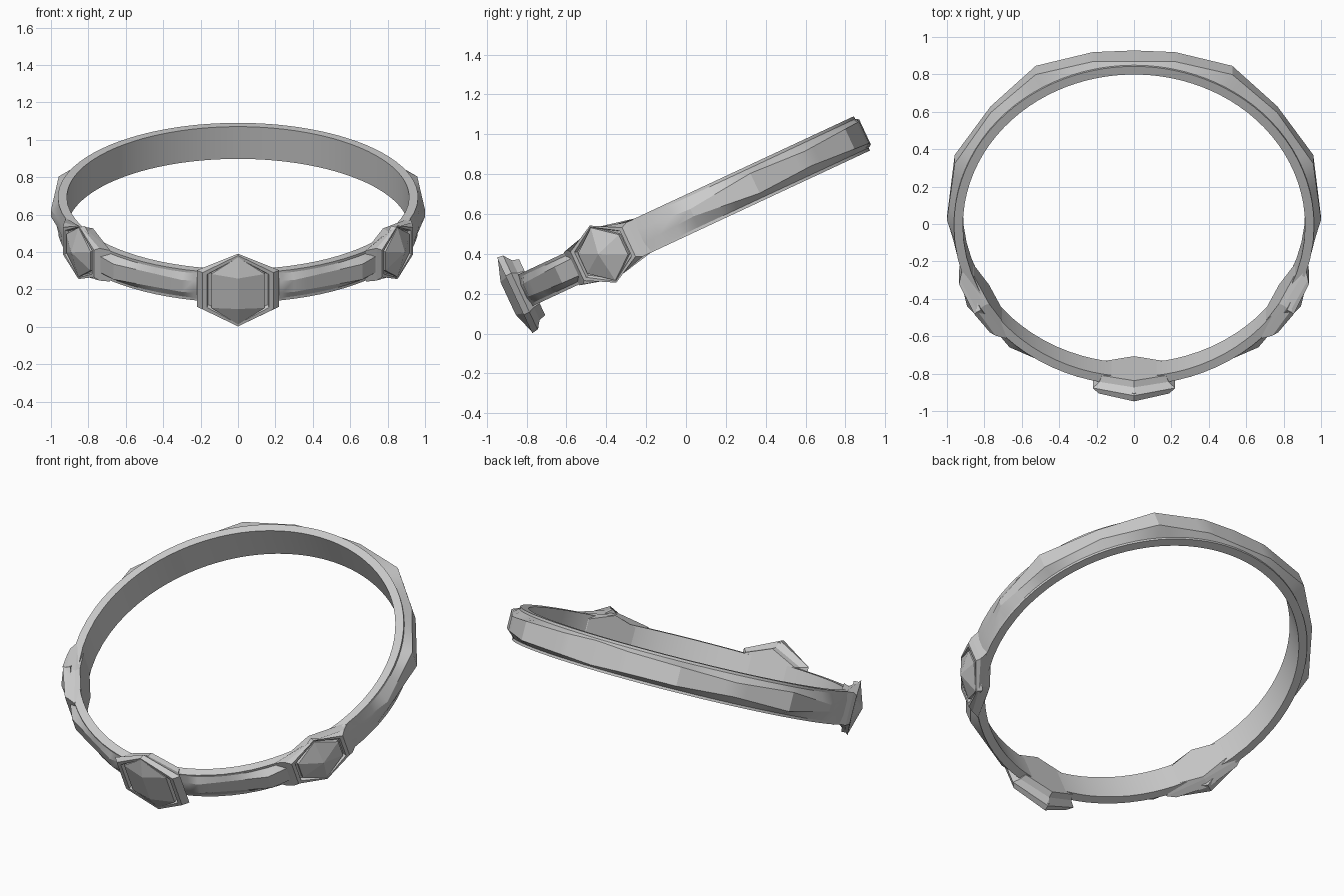
import bpy, bmesh, math
from mathutils import Matrix

if "Cube" in bpy.data.objects:
    bpy.data.objects.remove(bpy.data.objects["Cube"])

# Everything is modelled in the ring plane, then tilted
TILT = Matrix.Translation((0, 0.03, 0.607)) @ Matrix.Rotation(math.radians(25), 4, 'X')


def finish(bm, name, smooth=None):
    bmesh.ops.recalc_face_normals(bm, faces=bm.faces)
    bm.transform(TILT)
    me = bpy.data.meshes.new(name)
    bm.to_mesh(me)
    bm.free()
    ob = bpy.data.objects.new(name, me)
    bpy.context.collection.objects.link(ob)
    if smooth:
        bpy.context.view_layer.objects.active = ob
        ob.select_set(True)
        bpy.ops.object.shade_smooth_by_angle(angle=math.radians(smooth))
        ob.select_set(False)
    return ob


def loft(bm, rings, closed=False):
    vs = [[bm.verts.new(p) for p in r] for r in rings]
    n = len(vs[0])
    pairs = list(zip(vs, vs[1:]))
    if closed:
        pairs.append((vs[-1], vs[0]))
    else:
        bm.faces.new(vs[0])
        bm.faces.new(vs[-1])
    for a, b in pairs:
        for i in range(n):
            j = (i + 1) % n
            bm.faces.new((a[i], a[j], b[j], b[i]))


# Band: faceted outer shape (angle, radius, ridge half height), smooth inside
keys = [(-90, .955, .04), (-72, .967, .035), (-48, .995, .045), (-30, .985, .05),
        (0, 1.0, .02), (20, 1.02, .055), (40, 1.0, .04), (59, 1.02, .055),
        (77, .978, .06), (90, .958, .07)]
keys += [(180 - a, r, m) for a, r, m in keys[-2:0:-1]]
pts = [(r * math.cos(math.radians(a)), r * math.sin(math.radians(a)), m) for a, r, m in keys]
STEPS = 5
sections = []
for k, p in enumerate(pts):
    q = pts[(k + 1) % len(pts)]
    for s in range(STEPS):
        f = s / STEPS
        x, u, m = (a + (b - a) * f for a, b in zip(p, q))
        R, ang = math.hypot(x, u), math.atan2(u, x)
        c, sn = math.cos(ang), math.sin(ang)
        ri = 1 / math.hypot(c / .915, sn / .893)
        h = .087 if sn < -.5 else .095
        lip = ri + .048
        R = max(R, lip + .005)
        prof = [(ri, -h), (lip, -h), (lip, -h + .015), (R, -m),
                (R, m), (lip, h - .015), (lip, h), (ri, h)]
        sections.append([(d * c, d * sn, w) for d, w in prof])
bm = bmesh.new()
loft(bm, sections, closed=True)
finish(bm, "band", 20)


# Jewels: hexagonal settings and faceted stones, placed around the ring by angle
def place(angle, pts):
    a = math.radians(angle)
    c, s = math.cos(a), math.sin(a)
    return [(o * c - t * s, o * s + t * c, w) for t, o, w in pts]


def hexagon(hw, hs, tip, o):
    return [(0, o, tip), (hw, o, hs), (hw, o, -hs), (0, o, -tip), (-hw, o, -hs), (-hw, o, hs)]


def jewel(name, angle, setting, stone, peaks):
    bm = bmesh.new()
    loft(bm, [place(angle, hexagon(*r)) for r in setting])
    finish(bm, name + "_setting")
    bm = bmesh.new()
    for p in place(angle, hexagon(*stone) + hexagon(*stone[:3], stone[3] - .04) + peaks):
        bm.verts.new(p)
    bmesh.ops.convex_hull(bm, input=bm.verts)
    finish(bm, name + "_stone")


jewel("front", -90,
      [(.17, .09, .155, .885), (.185, .095, .165, .92), (.22, .108, .205, .95),
       (.19, .108, .209, .982), (.165, .098, .195, .982), (.16, .09, .18, .96)],
      (.142, .1, .198, .982), [(0, 1.018, .09), (0, 1.018, -.09)])
for side, angle in (("right", -30), ("left", -150)):
    jewel(side, angle,
          [(.16, .07, .12, .895), (.235, .092, .11, .925), (.19, .095, .14, .965),
           (.165, .08, .158, .985), (.145, .07, .15, .985), (.14, .065, .14, .965)],
          (.13, .055, .146, .985), [(0, 1.03, .01)])
